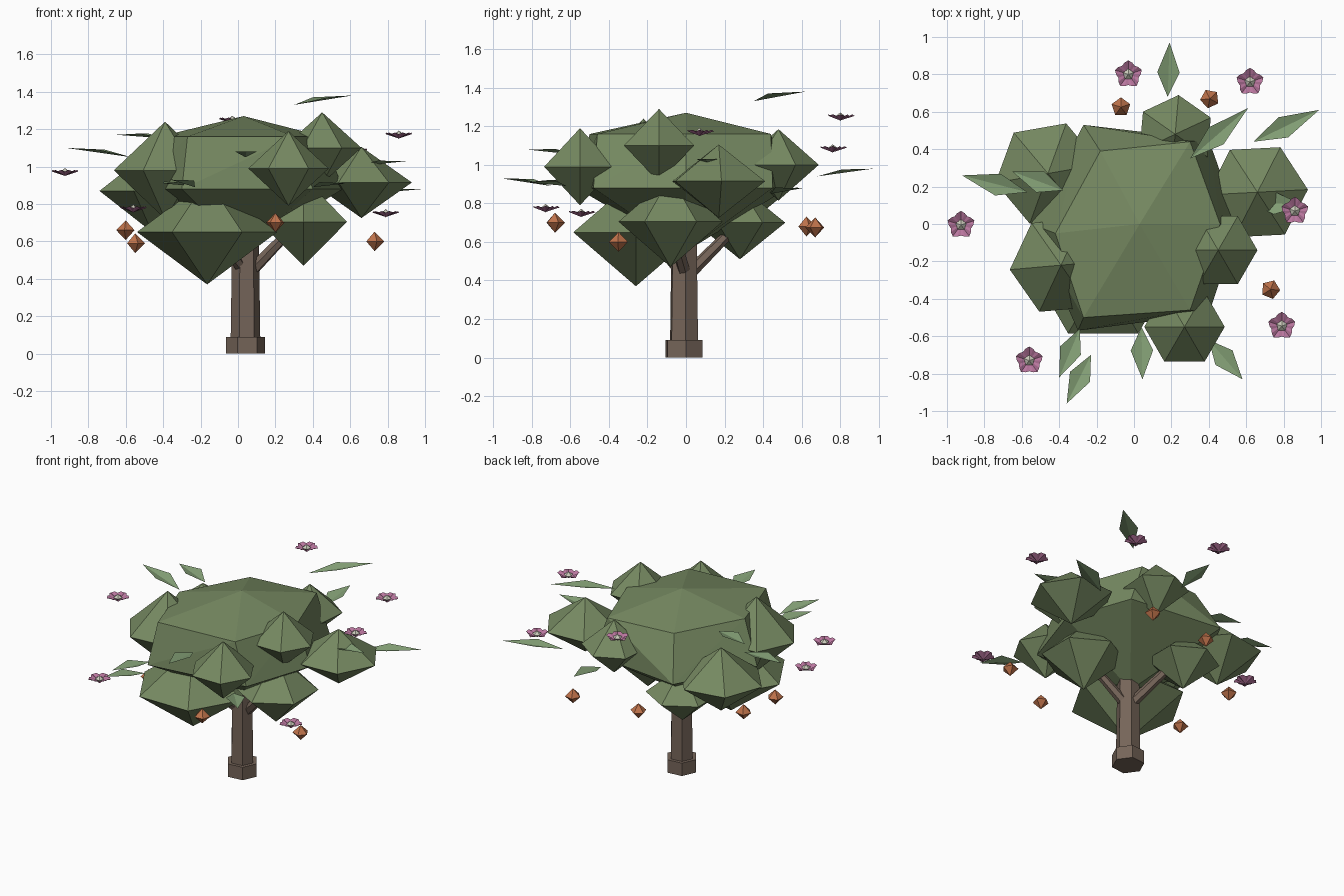
import bpy, bmesh, math
from mathutils import Vector

if "Cube" in bpy.data.objects:
    bpy.data.objects.remove(bpy.data.objects["Cube"])


def mat(name, rgb):
    m = bpy.data.materials.new(name)
    m.diffuse_color = (*rgb, 1)
    m.use_nodes = True
    m.node_tree.nodes["Principled BSDF"].inputs["Base Color"].default_value = m.diffuse_color
    return m


BARK = mat("bark", (0.18, 0.13, 0.10))
FOLIAGE = mat("foliage", (0.18, 0.25, 0.12))
LEAF = mat("leaf", (0.23, 0.35, 0.18))
FRUIT = mat("fruit", (0.52, 0.17, 0.07))
PETAL = mat("petal", (0.48, 0.18, 0.34))
CENTRE = mat("flower_centre", (0.6, 0.6, 0.5))


def finish(name, bm, material):
    me = bpy.data.meshes.new(name)
    bmesh.ops.recalc_face_normals(bm, faces=bm.faces)
    bm.to_mesh(me)
    bm.free()
    me.materials.append(material)
    ob = bpy.data.objects.new(name, me)
    bpy.context.collection.objects.link(ob)
    return ob


def hull(name, points, material):
    bm = bmesh.new()
    vs = [bm.verts.new(p) for p in points]
    bmesh.ops.convex_hull(bm, input=vs)
    return finish(name, bm, material)


def ring(c, r, n, rot=0):
    return [Vector(c) + Vector((r * math.cos(rot + math.tau * i / n),
                                r * math.sin(rot + math.tau * i / n), 0)) for i in range(n)]


def bipyramid(name, c, r, h, n, rot, material):
    c = Vector(c)
    ends = [c + Vector((0, 0, h)), c - Vector((0, 0, h))]
    return hull(name, ring(c, r, n, math.radians(rot)) + ends, material)


def limb(name, a, b, r1, r2, n=6):
    a, b = Vector(a), Vector(b)
    q = (b - a).to_track_quat('Z', 'Y')
    pts = [a + q @ p for p in ring((0, 0, 0), r1, n)]
    pts += [b + q @ p for p in ring((0, 0, 0), r2, n)]
    return hull(name, pts, BARK)


# Trunk, root collar and branches
hull("trunk_base", ring((.04, -.01, 0), .105, 6, .1) + ring((.04, -.01, .09), .105, 6, .1), BARK)
hull("trunk", ring((.04, -.01, .05), .08, 6, .1) + ring((.04, -.01, .75), .07, 6, .1), BARK)
for i, end in enumerate([(.32, -.08, .7), (-.12, .28, .7), (-.12, -.2, .65)]):
    limb(f"branch_{i}", (.05, 0, .42), end, .035, .025)

# Main crown: apex, two irregular rings, underside
upper = [(.30, .44), (-.18, .39), (-.42, -.05), (-.27, -.50), (.30, -.46), (.46, 0)]
lower = [(.40, .45), (-.27, .53), (-.55, 0), (-.30, -.57), (.40, -.48), (.56, 0)]
hull("main_crown", [(.03, 0, 1.27), (.03, 0, .55)] + [(x, y, 1.16) for x, y in upper]
     + [(x, y, .88) for x, y in lower], FOLIAGE)

# Foliage clusters: centre, radius, half height, rotation
for i, (c, r, h, rot) in enumerate([
        ((.27, -.55, .99), .215, .20, 0),
        ((.66, .17, .915), .27, .19, 3),
        ((.45, -.14, 1.10), .21, .19, 0),
        ((-.39, -.22, .98), .275, .26, 5),
        ((-.46, .27, .87), .285, .22, 10),
        ((.22, .48, 1.00), .21, .185, 25),
        ((-.17, .28, .70), .235, .19, 30),
        ((.35, -.08, .705), .27, .235, 30),
        ((-.165, -.26, .65), .375, .28, 0)]):
    bipyramid(f"foliage_cluster_{i}", c, r, h, 6, rot, FOLIAGE)


# Folded diamond leaves: base to tip
def leaf(name, base, tip, w=.06):
    a, b = Vector(base), Vector(tip)
    d = b - a
    side = d.cross(Vector((0, 0, 1))).normalized() * w
    mid = a + d * .45
    up = Vector((0, 0, .018))
    bm = bmesh.new()
    va, vb = bm.verts.new(a), bm.verts.new(b)
    for s in (1, -1):
        bm.faces.new((va, bm.verts.new(mid + side * s + up), vb))
    return finish(name, bm, LEAF)


for i, (a, b) in enumerate([
        ((.18, .68, .94), (.19, .97, .98)),
        ((.64, .44, .85), (.99, .61, .88)),
        ((.30, .35, 1.33), (.61, .62, 1.38)),
        ((-.57, .17, 1.05), (-.92, .26, 1.10)),
        ((-.38, .18, 1.15), (-.65, .28, 1.17)),
        ((-.29, -.56, .90), (-.40, -.82, .91)),
        ((-.23, -.70, .89), (-.36, -.96, .93)),
        ((.04, -.55, 1.05), (.045, -.83, 1.08)),
        ((.40, -.62, .89), (.58, -.83, .91)),
        ((.62, .12, 1.0), (.91, .10, 1.03))]):
    leaf(f"leaf_{i}", a, b)

# Flowers: shallow five-petal bowls with a pale centre
for i, p in enumerate([(-.03, .80, 1.25), (.62, .76, 1.085), (-.925, -.005, .97),
                       (.86, .07, 1.17), (.79, -.545, .75), (-.56, -.73, .775)]):
    p = Vector(p)
    bm = bmesh.new()
    low = bm.verts.new(p - Vector((0, 0, .02)))
    rim = []
    for k in range(20):
        t = math.tau * k / 20 + math.pi / 2
        r = .066 + .009 * math.cos(5 * (t - math.pi / 2))
        rim.append(bm.verts.new(p + Vector((r * math.cos(t), r * math.sin(t),
                                            .012 if k % 2 else .004))))
    for k in range(20):
        bm.faces.new((low, rim[k], rim[(k + 1) % 20]))
    finish(f"flower_{i}", bm, PETAL)
    bipyramid(f"flower_centre_{i}", p, .03, .022, 5, 18, CENTRE)

# Hanging fruits
for i, p in enumerate([(-.07, .625, .68), (.405, .67, .675), (.73, -.35, .60),
                       (.20, -.68, .70), (-.60, .22, .66), (-.55, -.20, .59)]):
    bipyramid(f"fruit_{i}", p, .052, .052, 5, 18 + 25 * i, FRUIT)
